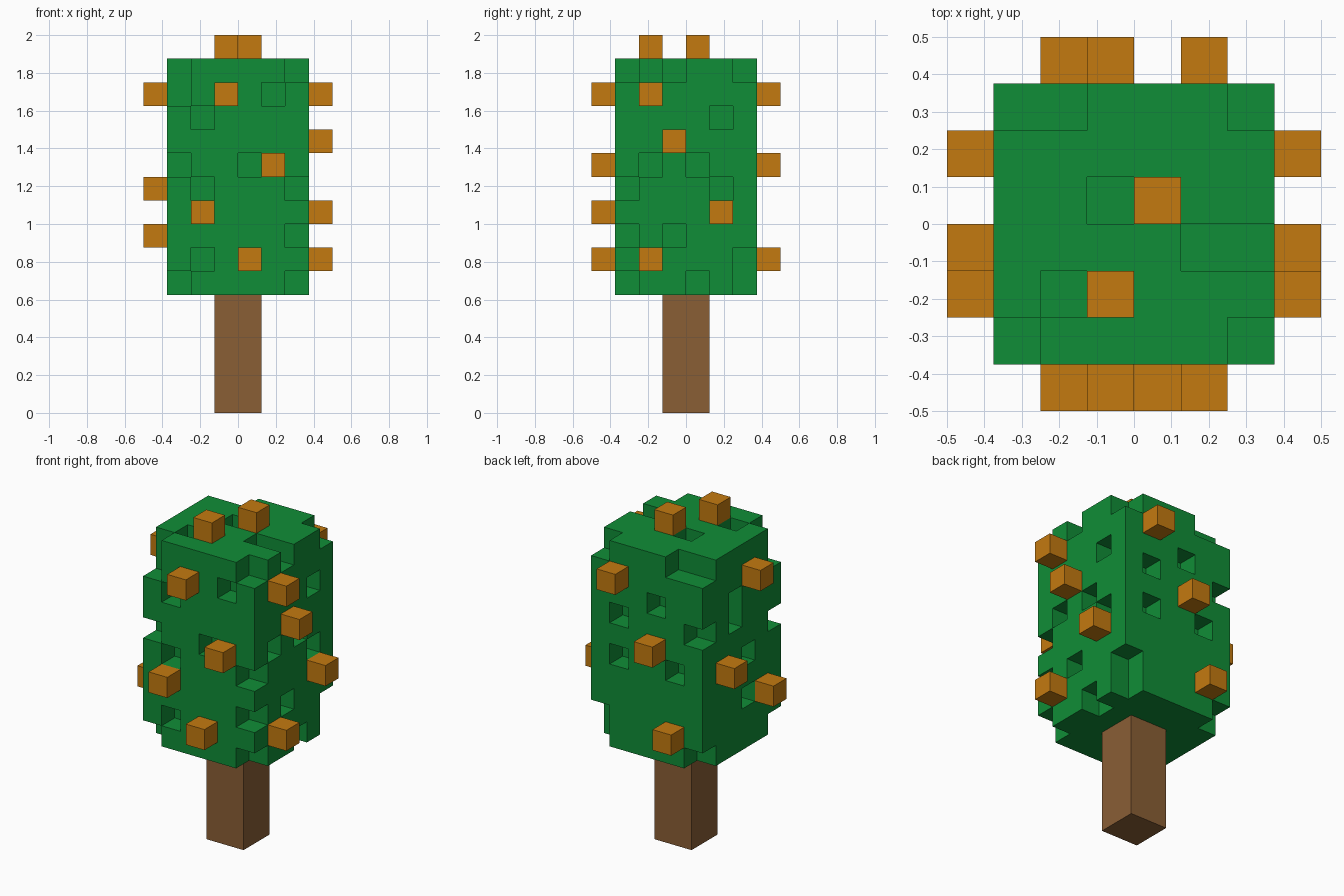
import bpy
import bmesh
from mathutils import Vector

UNIT = 0.125  # edge length of one block

default_cube = bpy.data.objects.get("Cube")
if default_cube:
    bpy.data.objects.remove(default_cube, do_unlink=True)


def make_material(name, colour):
    material = bpy.data.materials.new(name)
    material.use_nodes = True
    material.diffuse_color = (*colour, 1)
    shader = material.node_tree.nodes["Principled BSDF"]
    shader.inputs["Base Color"].default_value = (*colour, 1)
    shader.inputs["Roughness"].default_value = 0.9
    return material


leaf_green = make_material("leaf green", (0.005, 0.27, 0.038))
fruit_orange = make_material("fruit orange", (0.55, 0.195, 0.005))
bark_brown = make_material("bark brown", (0.255, 0.114, 0.036))


def add_object(name, bm, material):
    mesh = bpy.data.meshes.new(name)
    bm.to_mesh(mesh)
    bm.free()
    mesh.materials.append(material)
    obj = bpy.data.objects.new(name, mesh)
    bpy.context.scene.collection.objects.link(obj)
    return obj


def add_box(name, low, high, material):
    """Box between two corners given in block units."""
    low, high = Vector(low) * UNIT, Vector(high) * UNIT
    bm = bmesh.new()
    bmesh.ops.create_cube(bm, size=1)
    for vert in bm.verts:
        vert.co = (low + high) / 2 + vert.co * (high - low)
    return add_object(name, bm, material)


def add_blocks(name, cells, material):
    """Outer skin of a set of blocks, one square per exposed side."""
    bm = bmesh.new()
    for cell in sorted(cells):
        centre = Vector(cell) + Vector((0.5, 0.5, 0.5))
        for axis in range(3):
            for sign in (-1, 1):
                normal = Vector((0, 0, 0))
                normal[axis] = sign
                beside = tuple(int(c + n) for c, n in zip(cell, normal))
                if beside in cells:
                    continue
                u = Vector((0, 0, 0))
                u[(axis + 1) % 3] = 0.5
                v = normal.cross(u)
                middle = centre + normal / 2
                corners = (middle - u - v, middle + u - v,
                           middle + u + v, middle - u + v)
                bm.faces.new([bm.verts.new(c * UNIT) for c in corners])
    bmesh.ops.remove_doubles(bm, verts=bm.verts, dist=UNIT / 100)
    return add_object(name, bm, material)


# Placing a block on a side of the crown: a, b run along that side, and
# out is 0 for the outermost leaf layer or 1 for the layer of fruit on it
SIDES = {
    "front": lambda a, b, out: (a, -3 - out, b),
    "back": lambda a, b, out: (a, 2 + out, b),
    "left": lambda a, b, out: (2 + out, a, b),
    "right": lambda a, b, out: (-3 - out, a, b),
    "top": lambda a, b, out: (a, b, 14 + out),
}

# Missing leaf blocks on each side
gaps = {
    "front": [(-3, 14), (-3, 13), (2, 14), (-2, 12), (1, 13), (0, 10),
              (-3, 10), (-2, 9), (2, 9), (2, 7), (-2, 6), (-3, 5), (2, 5)],
    "back": [(-1, 12), (1, 11), (-3, 11), (1, 9), (-2, 9),
             (2, 6), (2, 5), (-3, 5)],
    "left": [(1, 12), (0, 10), (-2, 10), (1, 9), (-1, 7), (0, 5)],
    "right": [(0, 12), (0, 11), (-1, 9), (-1, 7)],
    "top": [(-3, 2), (-2, 2), (2, 2), (-1, 0), (1, -1), (2, -1),
            (-2, -2), (-3, -3), (2, -3)],
}

# Fruit blocks on each side
fruits = {
    "front": [(-1, 13), (1, 10), (-2, 8), (0, 6)],
    "back": [(1, 13), (-1, 10), (-2, 6)],
    "left": [(-2, 13), (-1, 11), (1, 8), (-2, 6)],
    "right": [(-1, 13), (1, 9), (-2, 7)],
    "top": [(0, 0), (-1, -2)],
}

# Trunk
add_box("trunk", (-1, -1, 0), (1, 1, 5), bark_brown)

# Leafy crown with notches
crown = {(x, y, z) for x in range(-3, 3) for y in range(-3, 3)
         for z in range(5, 15)}
for side, spots in gaps.items():
    crown -= {SIDES[side](a, b, 0) for a, b in spots}
add_blocks("leafy_crown", crown, leaf_green)

# Fruit
for side, spots in fruits.items():
    for number, (a, b) in enumerate(spots, 1):
        low = Vector(SIDES[side](a, b, 1))
        add_box(f"fruit_{side}_{number}", low, low + Vector((1, 1, 1)),
                fruit_orange)
